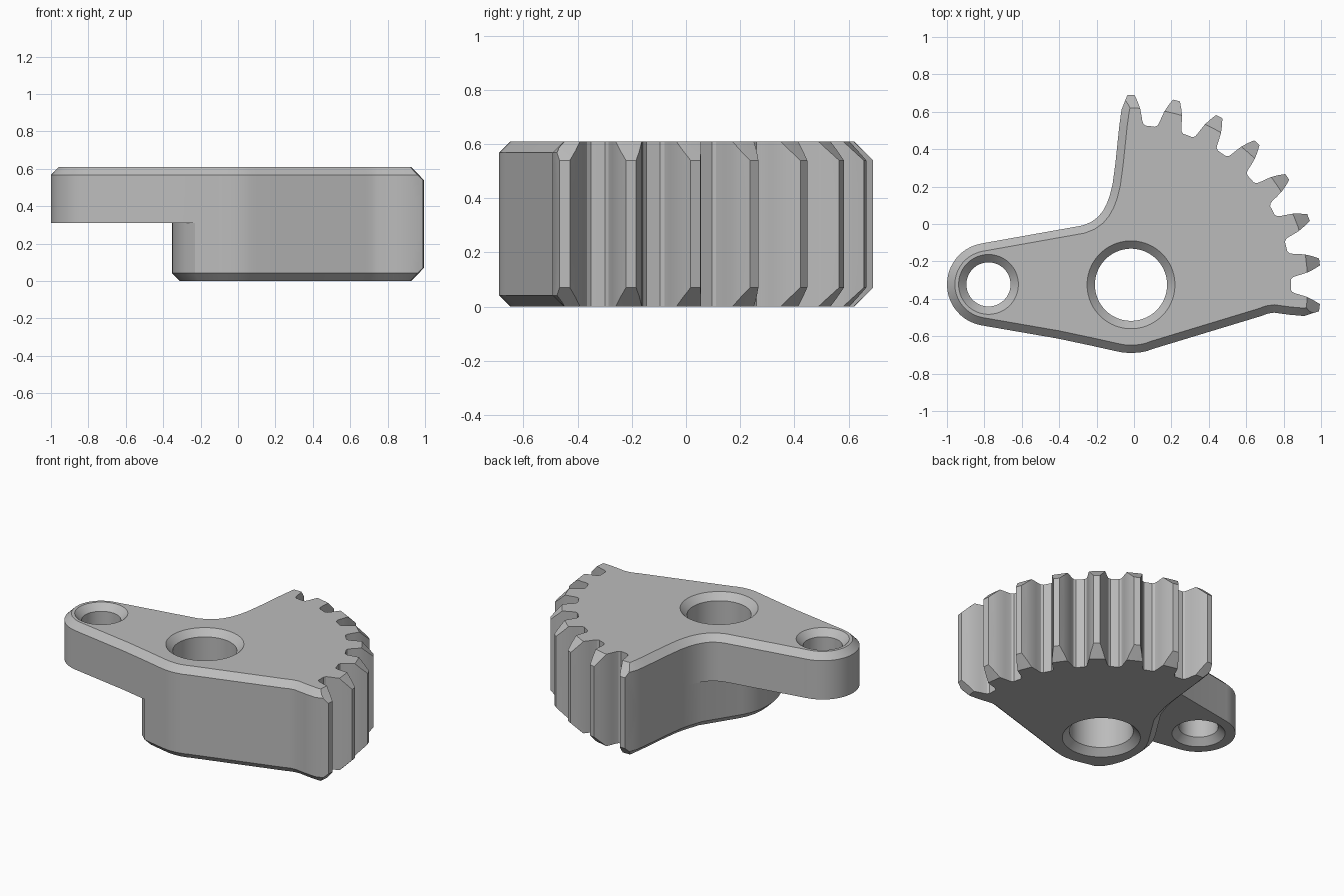
import bpy, bmesh, math
from mathutils import Vector

if "Cube" in bpy.data.objects:
    bpy.data.objects.remove(bpy.data.objects["Cube"])

HUB, PIN = Vector((-0.016, -0.325)), Vector((-0.778, -0.323))
H, MID, CH = 0.61, 0.31, 0.042          # height, arm underside, chamfer
PITCH, TEETH = math.tau / 26, 8

steel = bpy.data.materials.new("grey_metal")
steel.diffuse_color = (0.5, 0.5, 0.5, 1)
steel.use_nodes = True
steel.node_tree.nodes["Principled BSDF"].inputs["Base Color"].default_value = steel.diffuse_color


def make_object(name, bm):
    bmesh.ops.recalc_face_normals(bm, faces=bm.faces)
    mesh = bpy.data.meshes.new(name)
    bm.to_mesh(mesh)
    bm.free()
    obj = bpy.data.objects.new(name, mesh)
    bpy.context.collection.objects.link(obj)
    mesh.materials.append(steel)
    return obj


def lathe(name, centre, profile, n=96, widen=lambda a: 1):
    """Closed solid of revolution from (radius, z) pairs."""
    bm = bmesh.new()
    rings = []
    for r, z in profile:
        angles = [math.tau * (i + 0.5) / n for i in range(n)]
        rings.append([bm.verts.new((centre.x + r * widen(a) * math.cos(a),
                                    centre.y + r * widen(a) * math.sin(a), z)) for a in angles])
    for lo, hi in zip(rings, rings[1:]):
        for i in range(n):
            j = (i + 1) % n
            bm.faces.new((lo[i], lo[j], hi[j], hi[i]))
    bm.faces.new(rings[0][::-1])
    bm.faces.new(rings[-1])
    return make_object(name, bm)


def cut(obj, tool, operation):
    tool.hide_render = True
    mod = obj.modifiers.new("cut", 'BOOLEAN')
    mod.operation, mod.object, mod.solver = operation, tool, 'EXACT'
    bpy.context.view_layer.objects.active = obj
    bpy.ops.object.modifier_apply(modifier=mod.name)
    bpy.data.objects.remove(tool)


# Gear teeth, from the lowest one counter-clockwise to the upright one
flank = [(0.103, 0.848), (0.077, 0.851), (0.065, 0.862), (0.060, 0.880),
         (0.056, 0.905), (0.049, 0.942), (0.036, 0.978), (0.019, 1.015)]
teeth = []
for k in range(TEETH):
    a = math.pi / 2 - PITCH * (TEETH - 1 - k)
    radial, side = Vector((math.cos(a), math.sin(a))), Vector((-math.sin(a), math.cos(a)))
    up = flank[1:] if k else flank[-1:]
    down = flank[::-1] if k < TEETH - 1 else flank[-1:]
    teeth += [HUB + radial * r - side * w for w, r in up]
    teeth += [HUB + radial * r + side * w for w, r in down]

# Lower edge, upper-left edge, arm outline and hub wall below the arm
lower = [(-0.23, -0.65), (-0.105, -0.678), (-0.06, -0.687), (-0.016, -0.69), (0.03, -0.687),
         (0.07, -0.679), (0.11, -0.665), (0.68, -0.492), (0.715, -0.479), (0.75, -0.474),
         (0.83, -0.485), (0.91, -0.492)]
upper = [(-0.067, 0.61), (-0.078, 0.53), (-0.1, 0.32), (-0.115, 0.21), (-0.13, 0.15)]
arm = [(-0.147, 0.105), (-0.168, 0.067), (-0.195, 0.035), (-0.23, 0.01), (-0.275, -0.008)]
arm += [tuple(PIN + 0.222 * Vector((math.cos(math.radians(d)), math.sin(math.radians(d)))))
        for d in range(100, 261, 8)]
arm += [(-0.41, -0.612)]
hub = [(-0.16, 0.06), (-0.30, -0.16), (-0.328, -0.215), (-0.345, -0.27), (-0.353, -0.33),
       (-0.351, -0.41), (-0.338, -0.48), (-0.313, -0.55), (-0.28, -0.605)]
shared = [Vector(p) for p in lower] + teeth + [Vector(p) for p in upper]
arm, hub = [Vector(p) for p in arm], [Vector(p) for p in hub]
first, last = len(lower), len(lower) + len(teeth) - 1


def inset(ring):
    """Move the outline inwards, leaving the teeth alone."""
    n, out = len(ring), []

    def normal(i):
        d = (ring[(i + 1) % n] - ring[i]).normalized()
        return Vector((-d.y, d.x))
    for i, p in enumerate(ring):
        if first < i < last:
            out.append(p)
        elif i == first:
            out.append(p + normal(i - 1) * 0.028)
        elif i == last:
            out.append(p + normal(i) * 0.028)
        else:
            a, b = normal(i - 1), normal(i)
            out.append(p + (a + b) * CH / (1 + a.dot(b)))
    return out


# Body: stacked rings, the arm overhanging the hub
bm = bmesh.new()


def ring(points, z):
    return [bm.verts.new((p.x, p.y, z)) for p in points]


def wall(lo, hi):
    n = len(lo)
    for i in range(n):
        j = (i + 1) % n
        bm.faces.new((lo[i], lo[j], hi[j], hi[i]))


low, high = shared + hub, shared + arm
r0, r1, r2 = ring(inset(low), 0), ring(low, CH), ring(low, MID)
n = len(shared)
r3 = r2[:n] + ring(arm, MID)
r4, r5 = ring(high, H - CH), ring(inset(high), H)
for lo, hi in ((r0, r1), (r1, r2), (r3, r4), (r4, r5)):
    wall(lo, hi)
bm.faces.new(r0[::-1])
bm.faces.new(r5)
bm.faces.new([r2[n - 1]] + r2[n:] + [r2[0]] + r3[n:][::-1])   # arm underside
body = make_object("gear_sector_lever", bm)

# Conical chamfer on the tooth ends, kept clear of the arm
cone = lathe("tooth_end_cone", HUB, [(0.845, -0.1), (1.25, H / 2), (0.845, H + 0.1)], 104,
             lambda a: 1.25 if 2.3 < a < 4.3 else 1)
cut(body, cone, 'INTERSECT')

# Countersunk bores
for name, c, r, z0 in (("hub_bore", HUB, 0.193, 0), ("pin_bore", PIN, 0.118, MID)):
    e = CH + 0.1
    cut(body, lathe(name, c, [(r + e, z0 - 0.1), (r, z0 + CH), (r, H - CH), (r + e, H + 0.1)], 64),
        'DIFFERENCE')

bpy.ops.object.select_all(action='DESELECT')
body.select_set(True)
bpy.context.view_layer.objects.active = body
bpy.ops.object.shade_smooth_by_angle(angle=math.radians(28))
